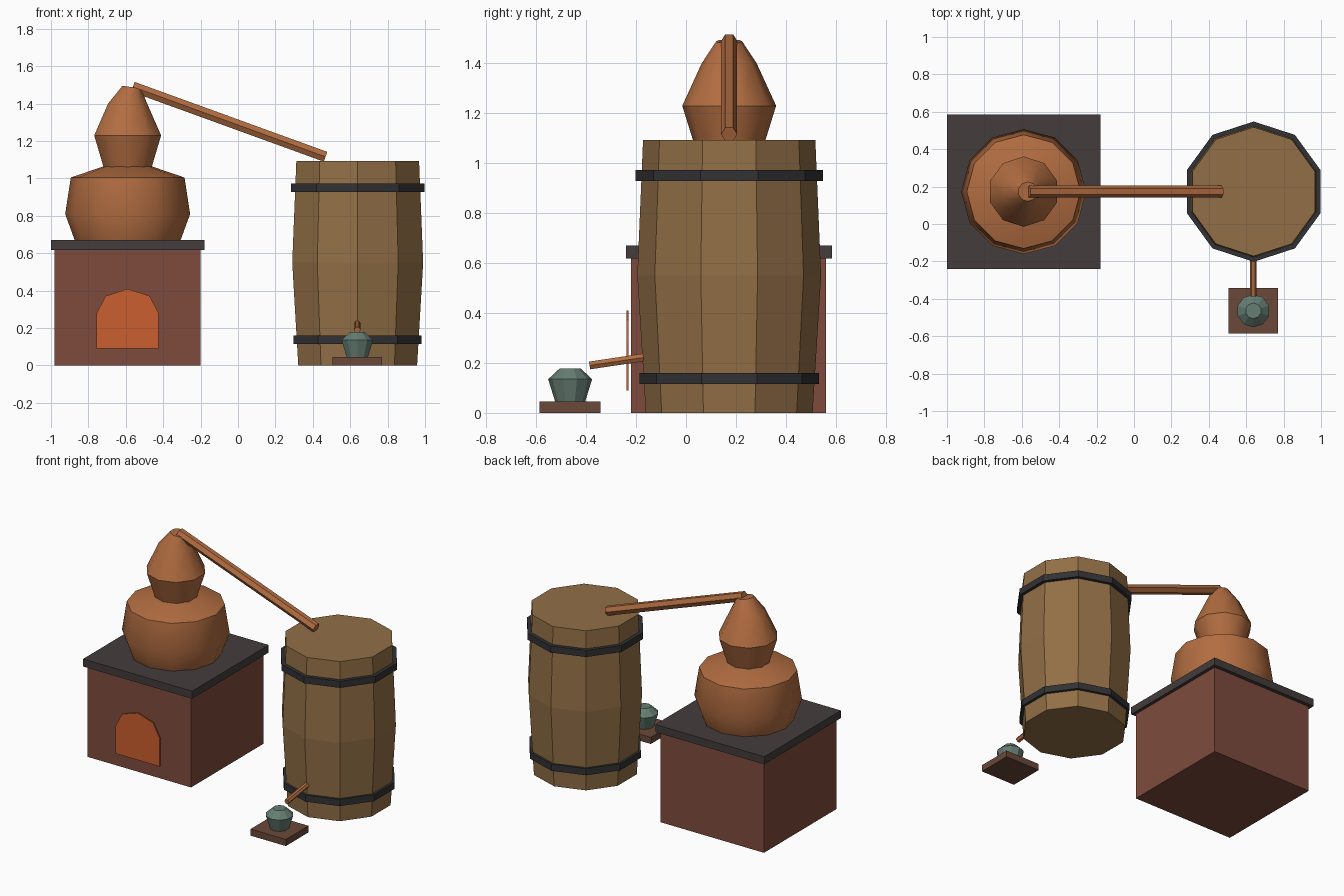
import bpy, bmesh, math
from mathutils import Vector

if "Cube" in bpy.data.objects:
    bpy.data.objects.remove(bpy.data.objects["Cube"])


def material(name, r, g, b):
    lin = [(c / 255 / 12.92) if c < 11 else ((c / 255 + 0.055) / 1.055) ** 2.4 for c in (r, g, b)]
    m = bpy.data.materials.new(name)
    m.diffuse_color = (*lin, 1)
    m.use_nodes = True
    m.node_tree.nodes["Principled BSDF"].inputs["Base Color"].default_value = m.diffuse_color
    return m


COPPER = material("copper", 178, 109, 65)
BRICK = material("brick", 127, 75, 61)
SLATE = material("dark stone", 68, 60, 60)
FIRE = material("fire glow", 202, 94, 46)
WOOD = material("barrel wood", 146, 111, 70)
IRON = material("iron", 50, 50, 53)
GLASS = material("green glass", 102, 126, 116)
PLANK = material("dark plank", 106, 72, 56)


def finish(name, bm, mat, smooth=None):
    bmesh.ops.recalc_face_normals(bm, faces=bm.faces)
    me = bpy.data.meshes.new(name)
    bm.to_mesh(me)
    bm.free()
    me.materials.append(mat)
    ob = bpy.data.objects.new(name, me)
    bpy.context.collection.objects.link(ob)
    if smooth:
        bpy.ops.object.select_all(action='DESELECT')
        ob.select_set(True)
        bpy.context.view_layer.objects.active = ob
        bpy.ops.object.shade_smooth_by_angle(angle=math.radians(smooth))
    return ob


def box(name, lo, hi, mat):
    bm = bmesh.new()
    bmesh.ops.create_cube(bm, size=1)
    for v in bm.verts:
        v.co = [(a + b) / 2 + c * (b - a) for a, b, c in zip(lo, hi, v.co)]
    return finish(name, bm, mat)


def lathe(name, center, profile, sides, mat, smooth=None, lean=None):
    """Capped stack of rings; profile is (radius, z). lean = (dx, slope) for the last ring."""
    bm = bmesh.new()
    rings = []
    for i, (r, z) in enumerate(profile):
        dx, slope = lean if lean and i == len(profile) - 1 else (0, 0)
        ring = []
        for k in range(sides):
            a = math.pi / 2 + math.tau * k / sides
            x, y = r * math.cos(a), r * math.sin(a)
            ring.append(bm.verts.new((center[0] + x + dx, center[1] + y, z + slope * x)))
        rings.append(ring)
    for lo, hi in zip(rings, rings[1:]):
        for k in range(sides):
            n = (k + 1) % sides
            bm.faces.new((lo[k], lo[n], hi[n], hi[k]))
    bm.faces.new(rings[0][::-1])
    bm.faces.new(rings[-1])
    return finish(name, bm, mat, smooth)


def pipe(name, start, end, radius, mat):
    """Straight hexagonal tube with flat top and bottom."""
    p, q = Vector(start), Vector(end)
    d = (q - p).normalized()
    side = d.cross(Vector((0, 0, 1))).normalized()
    up = side.cross(d)
    bm = bmesh.new()
    ends = []
    for c in (p, q):
        ends.append([bm.verts.new(c + radius * (side * math.cos(math.tau * k / 6) + up * math.sin(math.tau * k / 6)))
                     for k in range(6)])
    for k in range(6):
        n = (k + 1) % 6
        bm.faces.new((ends[0][k], ends[0][n], ends[1][n], ends[1][k]))
    bm.faces.new(ends[0][::-1])
    bm.faces.new(ends[1])
    return finish(name, bm, mat)


STILL = (-0.59, 0.173)
BARREL = (0.64, 0.173)
JAR = (0.638, -0.464)

# Brick furnace with stone slab
box("furnace", (-0.98, -0.22, 0), (-0.20, 0.56, 0.618), BRICK)
box("furnace_slab", (-1.0, -0.24, 0.618), (-0.178, 0.585, 0.67), SLATE)

# Arched fire opening, a thin plate in front of the furnace
outline = [(-0.166, 0.09), (0.166, 0.09)]
outline += [(0.166 * math.cos(math.pi * k / 4), 0.28 + 0.13 * math.sin(math.pi * k / 4)) for k in range(5)]
bm = bmesh.new()
plate = bm.faces.new([bm.verts.new((STILL[0] + x, -0.239, z)) for x, z in outline])
extruded = bmesh.ops.extrude_face_region(bm, geom=[plate], use_keep_orig=True)
for v in extruded["geom"]:
    if isinstance(v, bmesh.types.BMVert):
        v.co.y += 0.009
finish("fire_opening", bm, FIRE)

# Copper pot, cap leaning into the pipe, and the pipe itself
lathe("pot", STILL, [(0.283, 0.67), (0.334, 0.81), (0.304, 1.005), (0.128, 1.065)], 12, COPPER, 40)
lathe("pot_cap", STILL, [(0.135, 1.06), (0.188, 1.23), (0.11, 1.4), (0.052, 1.488)], 10, COPPER, 40,
      lean=(0.022, -0.15))
pipe("vapour_pipe", (-0.562, 0.173, 1.49), (0.468, 0.173, 1.116), 0.032, COPPER)

# Barrel with iron hoops and spout
lathe("barrel", BARREL, [(0.334, 0), (0.368, 0.55), (0.345, 1.093)], 10, WOOD)
for label, r, z in (("lower", 0.36, 0.115), ("upper", 0.375, 0.928)):
    lathe(label + "_hoop", BARREL, [(r, z), (r, z + 0.045)], 10, IRON)
pipe("spout", (0.638, -0.15, 0.225), (0.638, -0.386, 0.19), 0.018, COPPER)

# Collecting jar on its plank
box("jar_stand", (0.505, -0.586, 0), (0.771, -0.342, 0.045), PLANK)
lathe("jar", JAR, [(0.06, 0.045), (0.088, 0.135), (0.042, 0.178)], 10, GLASS)
